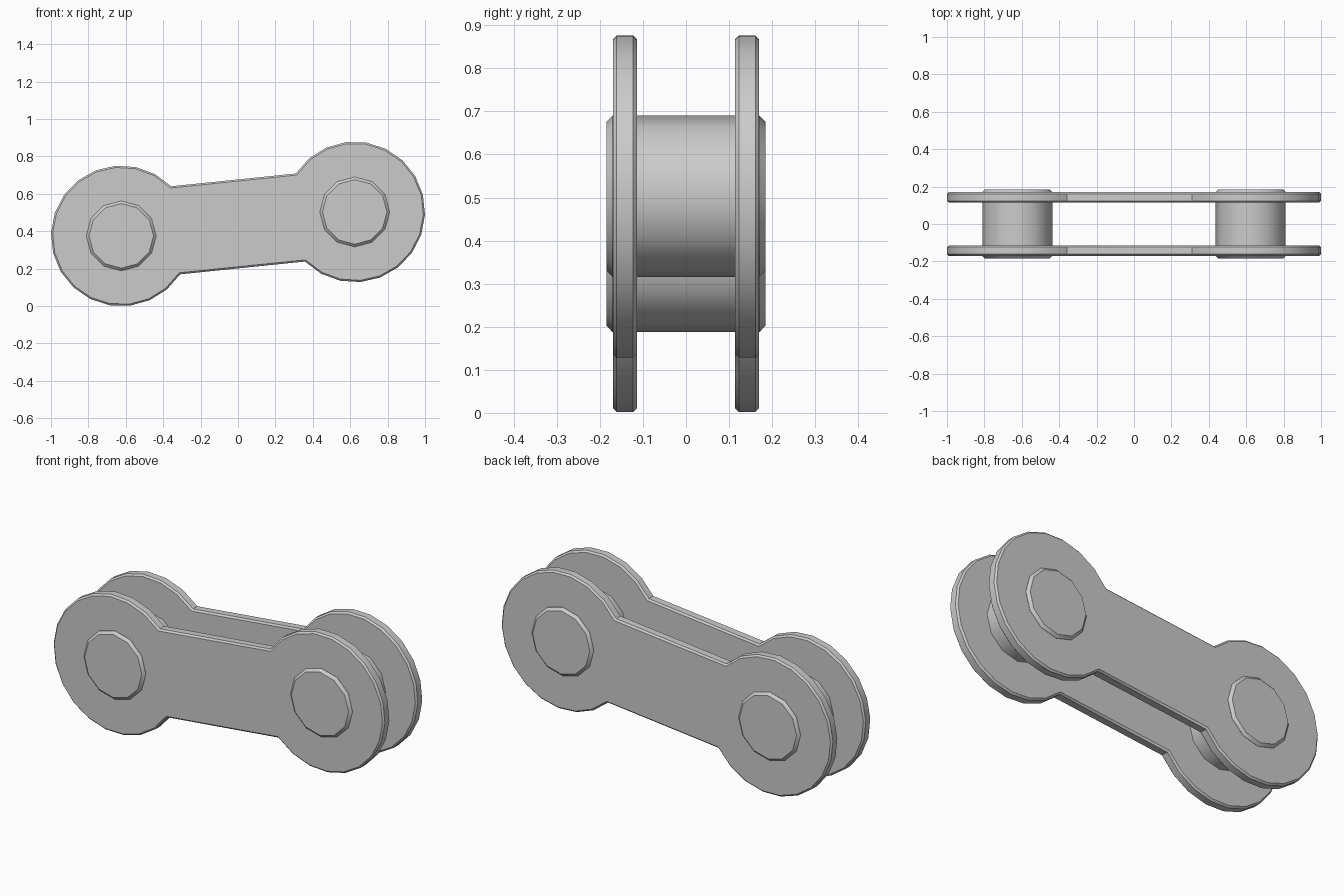
import bpy, bmesh
from math import sin, cos, radians, hypot, atan2
from mathutils import Matrix

cube = bpy.data.objects.get("Cube")
if cube:
    bpy.data.objects.remove(cube, do_unlink=True)

# One plain metal colour
steel = bpy.data.materials.new("grey_steel")
steel.use_nodes = True
GREY = (0.6, 0.6, 0.6, 1)
steel.diffuse_color = GREY
steel.node_tree.nodes["Principled BSDF"].inputs["Base Color"].default_value = GREY

# Pin centres sit symmetrically about the middle of the tilted link
PIN_X, PIN_Z, MID_Z = 0.624, 0.064, 0.439
TILT, HALF = atan2(PIN_Z, PIN_X), hypot(PIN_X, PIN_Z)


def prism(name, outline, y0, y1, chamfer):
    """Extrude an x/z outline along y and chamfer both rims."""
    bm = bmesh.new()
    face = bm.faces.new([bm.verts.new((x, y0, z)) for x, z in outline])
    ext = bmesh.ops.extrude_face_region(bm, geom=[face])
    new_verts = [g for g in ext["geom"] if isinstance(g, bmesh.types.BMVert)]
    bmesh.ops.translate(bm, verts=new_verts, vec=(0, y1 - y0, 0))
    bmesh.ops.recalc_face_normals(bm, faces=bm.faces)
    rims = [e for e in bm.edges if abs(e.verts[0].co.y - e.verts[1].co.y) < 1e-5]
    bmesh.ops.bevel(bm, geom=rims, offset=chamfer, segments=1,
                    profile=0.5, affect='EDGES')
    bm.transform(Matrix.Translation((0, 0, MID_Z)))
    bmesh.ops.recalc_face_normals(bm, faces=bm.faces)
    mesh = bpy.data.meshes.new(name)
    bm.to_mesh(mesh)
    bm.free()
    mesh.materials.append(steel)
    obj = bpy.data.objects.new(name, mesh)
    bpy.context.collection.objects.link(obj)
    bpy.ops.object.select_all(action='DESELECT')
    obj.select_set(True)
    bpy.context.view_layer.objects.active = obj
    bpy.ops.object.shade_smooth_by_angle(angle=radians(40))


def link_outline(radius=0.376, neck=39, steps=17):
    """Two round ends joined by a straight waist, turned to the link's tilt."""
    points = []
    for side in (-1, 1):
        for i in range(steps + 1):
            a = radians(neck + (360 - 2 * neck) * i / steps)
            x, z = side * (radius * cos(a) - HALF), side * radius * sin(a)
            points.append((x * cos(TILT) - z * sin(TILT),
                           x * sin(TILT) + z * cos(TILT)))
    return points


# Side plates
for name, y in (("front_plate", -0.17), ("back_plate", 0.114)):
    prism(name, link_outline(), y, y + 0.056, 0.009)

# Pins through both plates
SIDES = 12
for name, s in (("right_pin", -1), ("left_pin", 1)):
    ring = [(s * PIN_X + 0.187 * cos(radians(360 * i / SIDES)),
             s * PIN_Z + 0.187 * sin(radians(360 * i / SIDES)))
            for i in range(SIDES)]
    prism(name, ring, -0.185, 0.185, 0.014)
